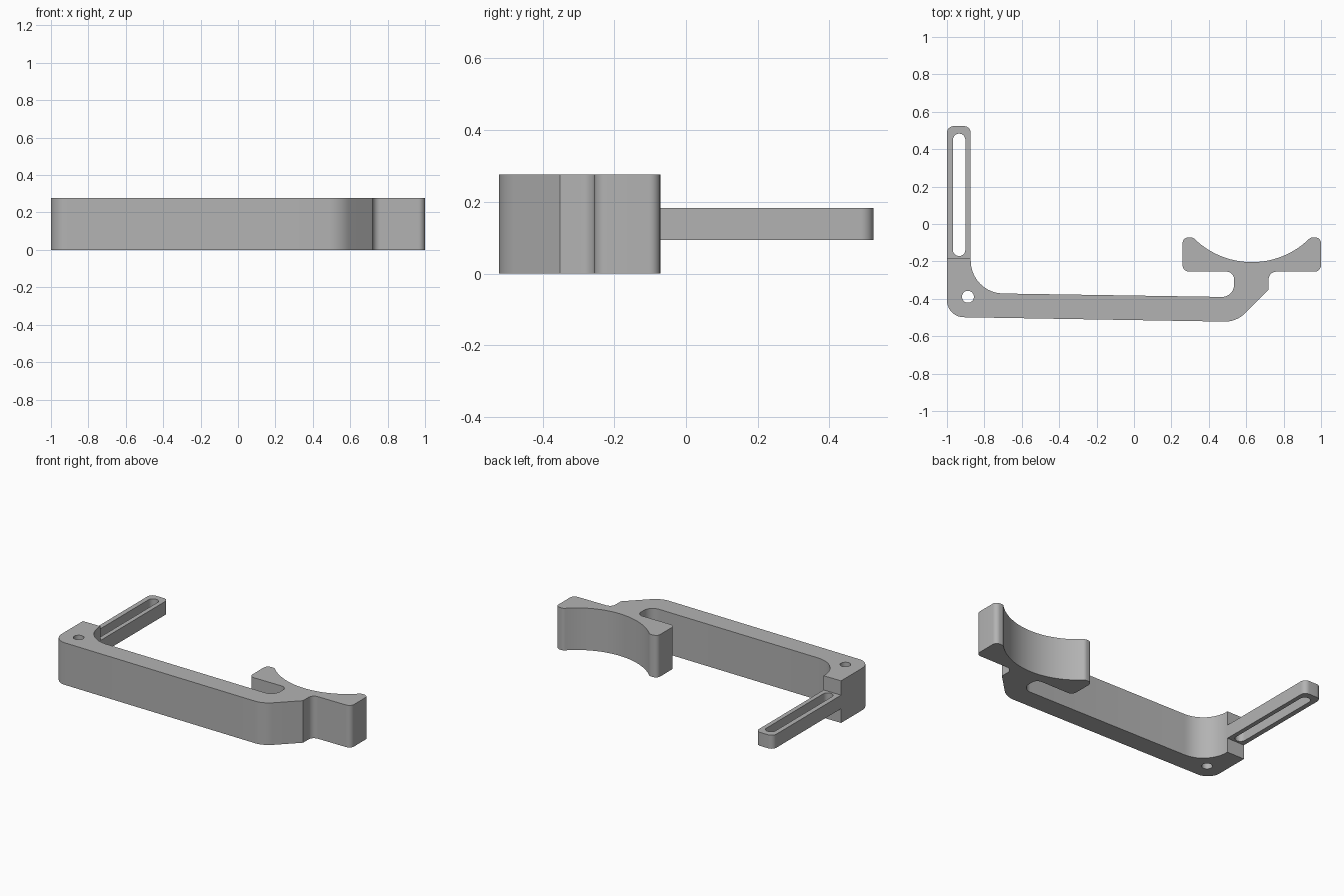
import bpy, bmesh, math
from mathutils import Vector

old = bpy.data.objects.get("Cube")
if old:
    bpy.data.objects.remove(old, do_unlink=True)

# Single grey material
GREY = (0.45, 0.45, 0.45, 1)
grey = bpy.data.materials.new("plain grey")
grey.use_nodes = True
grey.diffuse_color = GREY
grey.node_tree.nodes["Principled BSDF"].inputs["Base Color"].default_value = GREY


def rounded(corners, steps=10):
    """Outline from (x, y, radius) corners, each filleted by its radius."""
    out = []
    for i, (x, y, r) in enumerate(corners):
        p = Vector((x, y))
        if r == 0:
            out.append(p)
            continue
        a = (Vector(corners[i - 1][:2]) - p).normalized()
        b = (Vector(corners[(i + 1) % len(corners)][:2]) - p).normalized()
        half = a.angle(b) / 2
        centre = p + (a + b).normalized() * r / math.sin(half)
        start = p + a * r / math.tan(half) - centre
        end = p + b * r / math.tan(half) - centre
        sweep = start.angle_signed(end)
        for k in range(steps + 1):
            t = -sweep * k / steps
            c, s = math.cos(t), math.sin(t)
            out.append(centre + Vector((c * start.x - s * start.y,
                                        s * start.x + c * start.y)))
    return out


def plate(name, outlines, z0, z1):
    """Extrude an outer outline, with inner outlines as holes."""
    curve = bpy.data.curves.new(name + " outline", 'CURVE')
    curve.dimensions = '2D'
    curve.fill_mode = 'BOTH'
    curve.extrude = (z1 - z0) / 2
    for pts in outlines:
        spline = curve.splines.new('POLY')
        spline.points.add(len(pts) - 1)
        for sp, p in zip(spline.points, pts):
            sp.co = (p.x, p.y, 0, 1)
        spline.use_cyclic_u = True
    helper = bpy.data.objects.new(name + " helper", curve)
    bpy.context.collection.objects.link(helper)
    deps = bpy.context.evaluated_depsgraph_get()
    mesh = bpy.data.meshes.new_from_object(helper.evaluated_get(deps))
    bpy.data.objects.remove(helper)
    bm = bmesh.new()
    bm.from_mesh(mesh)
    bmesh.ops.remove_doubles(bm, verts=bm.verts, dist=0.0001)
    bmesh.ops.translate(bm, verts=bm.verts, vec=(0, 0, (z0 + z1) / 2))
    bmesh.ops.recalc_face_normals(bm, faces=bm.faces)
    bm.to_mesh(mesh)
    bm.free()
    mesh.materials.clear()
    mesh.materials.append(grey)
    ob = bpy.data.objects.new(name, mesh)
    bpy.context.collection.objects.link(ob)
    bpy.ops.object.select_all(action='DESELECT')
    ob.select_set(True)
    bpy.context.view_layer.objects.active = ob
    bpy.ops.object.shade_smooth_by_angle(angle=math.radians(30))
    return ob


# Curved cradle edge, running from its +x tip to its -x tip
MID, RADIUS, LOW = 0.63, 0.44, -0.204
spread = math.asin(0.315 / RADIUS)
cradle = []
for k in range(25):
    a = spread * (1 - k / 12)
    cradle.append((MID + RADIUS * math.sin(a),
                   LOW + RADIUS * (1 - math.cos(a)),
                   0.03 if k in (0, 24) else 0))

# Main bracket: bar, neck and cradle in one outline
bracket = [
    (-1, -0.185, 0), (-1, -0.497, 0.09), (0.547, -0.523, 0.15),
    (0.72, -0.352, 0), (0.72, -0.255, 0.04), (1, -0.255, 0.035),
    (1, -0.073, 0.03), *cradle, (0.26, -0.073, 0.03),
    (0.26, -0.255, 0.035), (0.535, -0.255, 0.04), (0.535, -0.391, 0.065),
    (-0.873, -0.369, 0.175), (-0.873, -0.185, 0),
]
hole = [Vector((-0.888 + 0.032 * math.cos(t), -0.389 + 0.032 * math.sin(t)))
        for t in (math.tau * k / 32 for k in range(32))]
plate("bracket_body", [rounded(bracket), hole], 0, 0.277)

# Thin slotted arm reaching backwards
arm = [(-1, -0.185, 0), (-0.873, -0.185, 0),
       (-0.873, 0.523, 0.035), (-1, 0.523, 0.035)]
slot = [(x, y, 0.0325) for x, y in
        ((-0.968, -0.171), (-0.902, -0.171), (-0.902, 0.483), (-0.968, 0.483))]
plate("slotted_arm", [rounded(arm), rounded(slot)], 0.094, 0.183)
